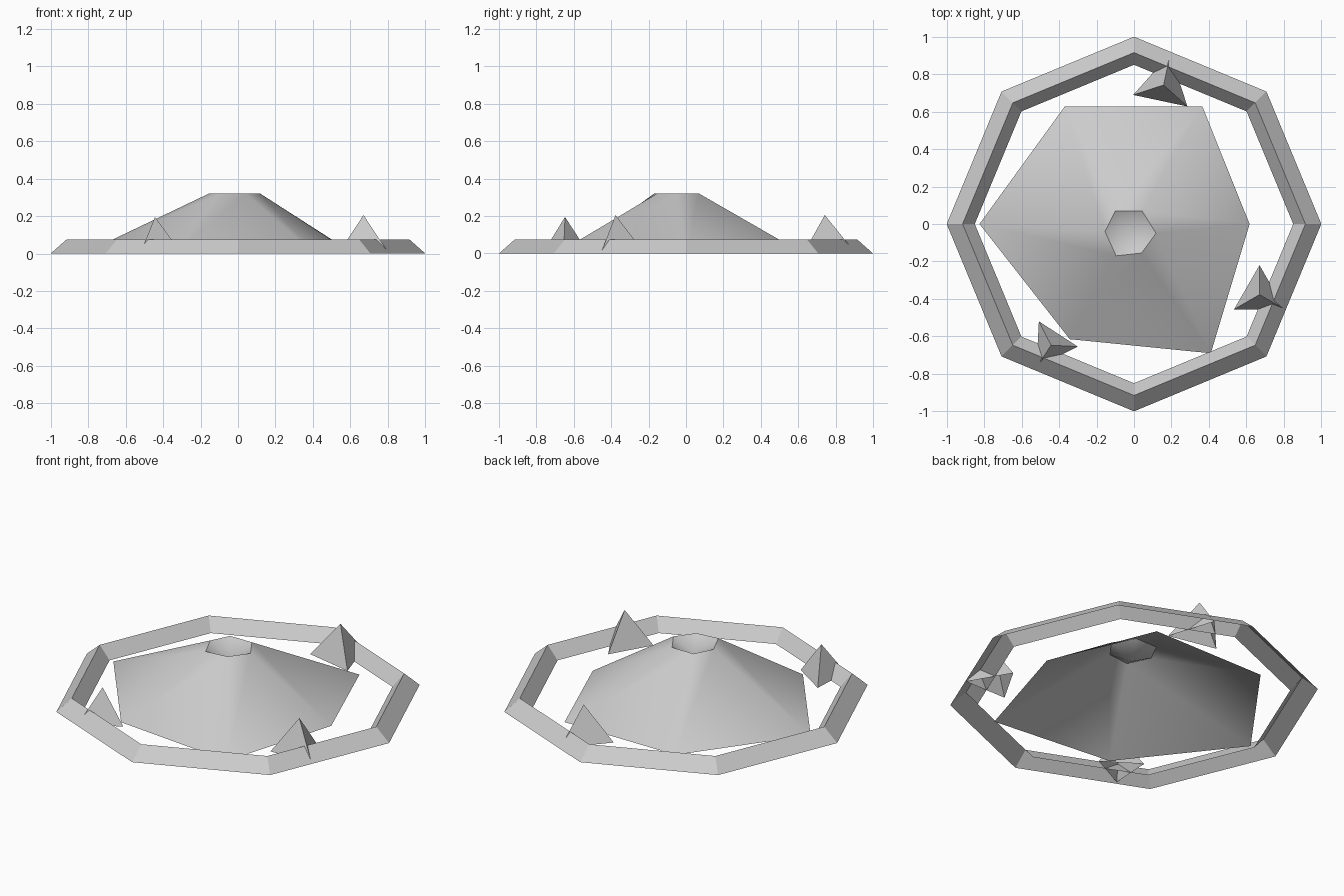
import bpy
from math import cos, sin, radians, tau

if "Cube" in bpy.data.objects:
    bpy.data.objects.remove(bpy.data.objects["Cube"])


def make_object(name, verts, faces):
    mesh = bpy.data.meshes.new(name)
    mesh.from_pydata(verts, [], faces)
    mesh.update()
    obj = bpy.data.objects.new(name, mesh)
    bpy.context.collection.objects.link(obj)
    return obj


def circle(n, r, z, start=0.0, cx=0.0, cy=0.0):
    return [(cx + r * cos(start + tau * i / n), cy + r * sin(start + tau * i / n), z)
            for i in range(n)]


def bridge(a, b, n):
    # quads between two loops starting at vertex indices a and b
    return [(a + i, a + (i + 1) % n, b + (i + 1) % n, b + i) for i in range(n)]


def fan(a, tip, n):
    return [(a + i, a + (i + 1) % n, tip) for i in range(n)]


# Eight-sided outer ridge, open underneath
ring = circle(8, 1.0, 0) + circle(8, 0.915, 0.075) + circle(8, 0.85, 0)
make_object("outer_ridge", ring, bridge(0, 8, 8) + bridge(8, 16, 8))

# Uneven six-sided mound with a shallow crater, open underneath
base = [(0.617, 0), (0.365, 0.627), (-0.37, 0.627),
        (-0.825, 0), (-0.343, -0.615), (0.41, -0.69)]
rim = [(0.118, -0.05), (0.043, 0.07), (-0.10, 0.07),
       (-0.155, -0.04), (-0.095, -0.17), (0.04, -0.155)]
verts = [(x, y, 0) for x, y in base] + [(x, y, 0.32) for x, y in rim]
verts.append((-0.02, -0.045, 0.25))
mound = make_object("crater_mound", verts, bridge(0, 6, 6) + fan(6, 12, 6))
bpy.ops.object.select_all(action='DESELECT')
mound.select_set(True)
bpy.context.view_layer.objects.active = mound
bpy.ops.object.shade_smooth_by_angle(angle=radians(42))

# Three-sided rock spikes, open underneath: x, y, radius, height, turn
spikes = [(-0.443, -0.647, 0.143, 0.195, 117),
          (0.67, -0.377, 0.157, 0.205, 90),
          (0.158, 0.742, 0.171, 0.205, 78)]
for i, (x, y, r, h, turn) in enumerate(spikes):
    pts = circle(3, r, 0, radians(turn), x, y) + [(x, y, h)]
    make_object(f"rock_spike_{i + 1}", pts, fan(0, 3, 3))
